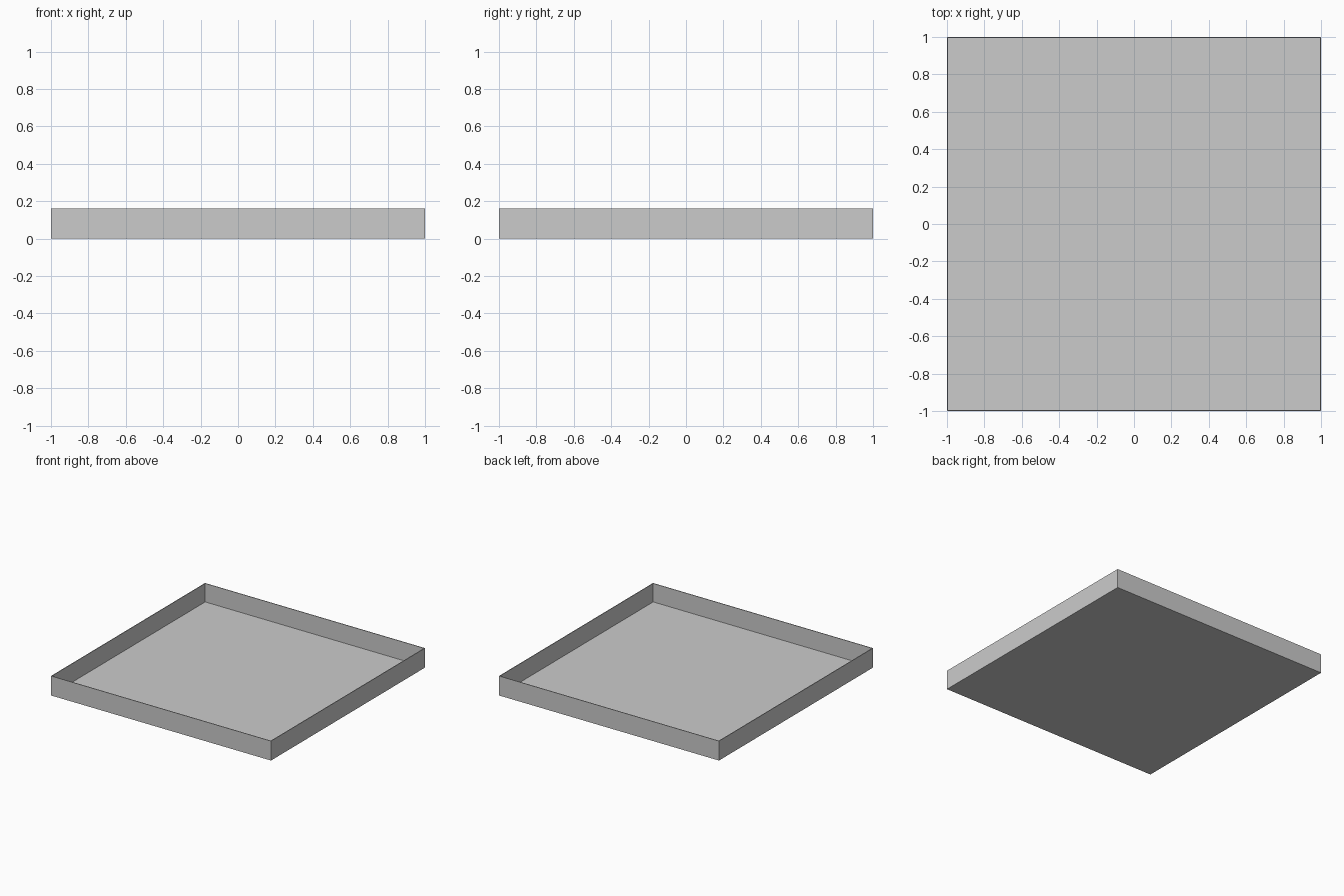
import bpy, bmesh

if "Cube" in bpy.data.objects:
    bpy.data.objects.remove(bpy.data.objects["Cube"])

SIZE, HEIGHT, WALL = 2.0, 0.16, 0.008

# Square tray: solid block with the top face inset and pushed down
bm = bmesh.new()
bmesh.ops.create_cube(bm, size=1.0)
for v in bm.verts:
    v.co = (v.co.x * SIZE, v.co.y * SIZE, (v.co.z + 0.5) * HEIGHT)
bm.normal_update()
top = next(f for f in bm.faces if f.normal.z > 0.9)
bmesh.ops.inset_region(bm, faces=[top], thickness=WALL)

# Recess the floor: extrude the inner face down to leave thin walls
ret = bmesh.ops.extrude_discrete_faces(bm, faces=[top])
floor = ret["faces"][0]
bmesh.ops.translate(bm, verts=floor.verts, vec=(0, 0, WALL - HEIGHT))
bmesh.ops.recalc_face_normals(bm, faces=bm.faces)

mesh = bpy.data.meshes.new("tray")
bm.to_mesh(mesh)
bm.free()
tray = bpy.data.objects.new("tray", mesh)
bpy.context.collection.objects.link(tray)
